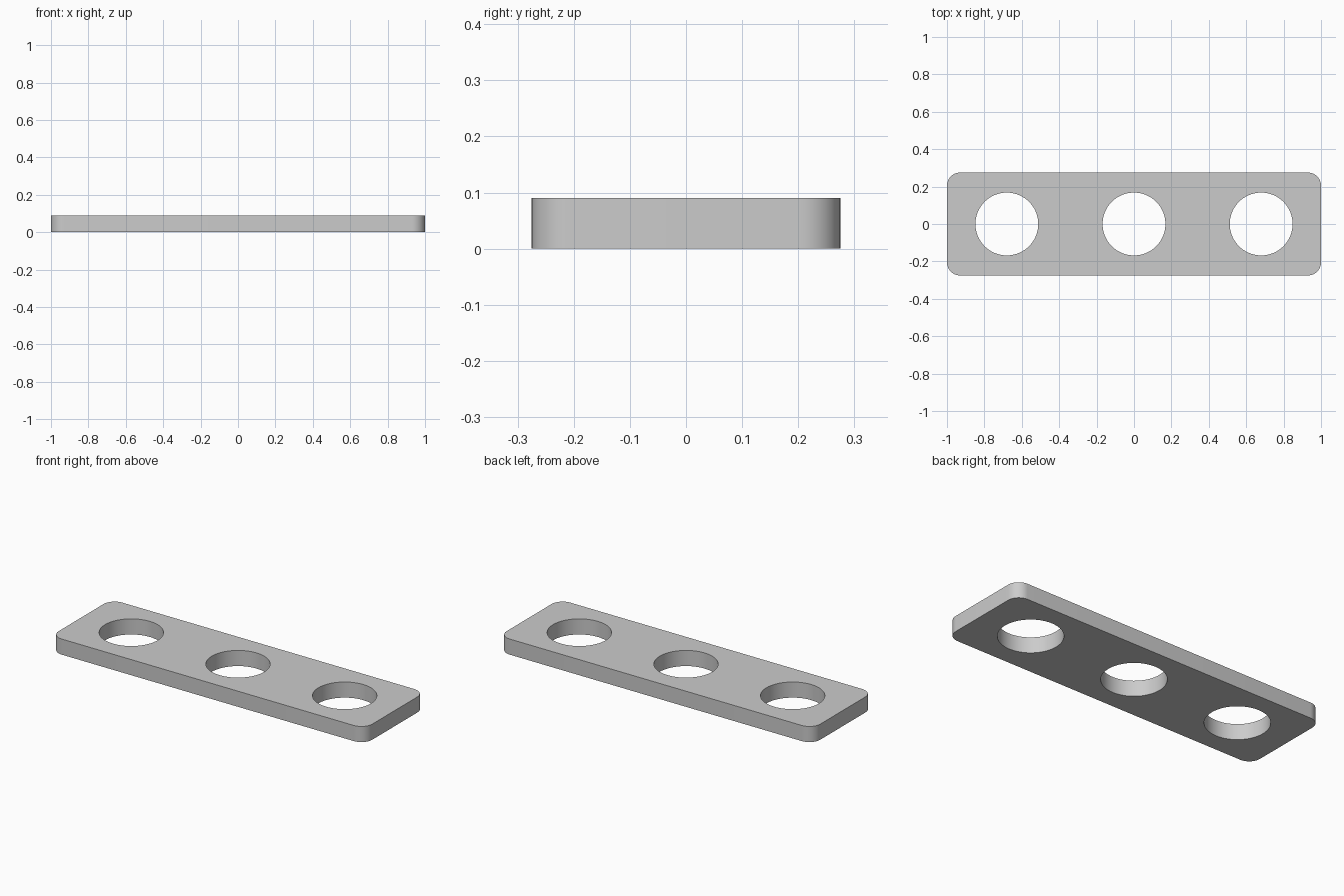
import bpy, bmesh
from math import sin, cos, pi

if "Cube" in bpy.data.objects:
    bpy.data.objects.remove(bpy.data.objects["Cube"])

HALF_X, HALF_Y, THICK = 1.0, 0.275, 0.09
CORNER_R, HOLE_R, HOLE_X = 0.07, 0.168, 0.68


def arc(cx, cy, r, start, sweep, n):
    return [(cx + r * cos(start + sweep * i / n), cy + r * sin(start + sweep * i / n))
            for i in range(n + 1)]


def add_loop(curve, pts):
    spline = curve.splines.new('POLY')
    spline.points.add(len(pts) - 1)
    for p, (x, y) in zip(spline.points, pts):
        p.co = (x, y, 0, 1)
    spline.use_cyclic_u = True


# Flat profile: rounded rectangle with three round holes
curve = bpy.data.curves.new("plate_profile", 'CURVE')
curve.dimensions = '2D'
curve.fill_mode = 'BOTH'
curve.extrude = THICK / 2

outline = []
for k, (sx, sy) in enumerate([(1, 1), (-1, 1), (-1, -1), (1, -1)]):
    outline += arc(sx * (HALF_X - CORNER_R), sy * (HALF_Y - CORNER_R),
                   CORNER_R, k * pi / 2, pi / 2, 12)
add_loop(curve, outline)
for x in (-HOLE_X, 0, HOLE_X):
    add_loop(curve, arc(x, 0, HOLE_R, 0, 2 * pi, 64)[:-1])

# Plate: the extruded profile as a welded mesh standing on the ground
plate = bpy.data.objects.new("three_hole_plate", curve)
bpy.context.collection.objects.link(plate)
bpy.context.view_layer.objects.active = plate
plate.select_set(True)
bpy.ops.object.convert(target='MESH')
plate = bpy.context.object

bm = bmesh.new()
bm.from_mesh(plate.data)
bmesh.ops.translate(bm, verts=bm.verts, vec=(0, 0, THICK / 2))
bmesh.ops.remove_doubles(bm, verts=bm.verts, dist=0.0001)
bmesh.ops.recalc_face_normals(bm, faces=bm.faces)
bm.to_mesh(plate.data)
bm.free()

bpy.ops.object.shade_smooth_by_angle()
